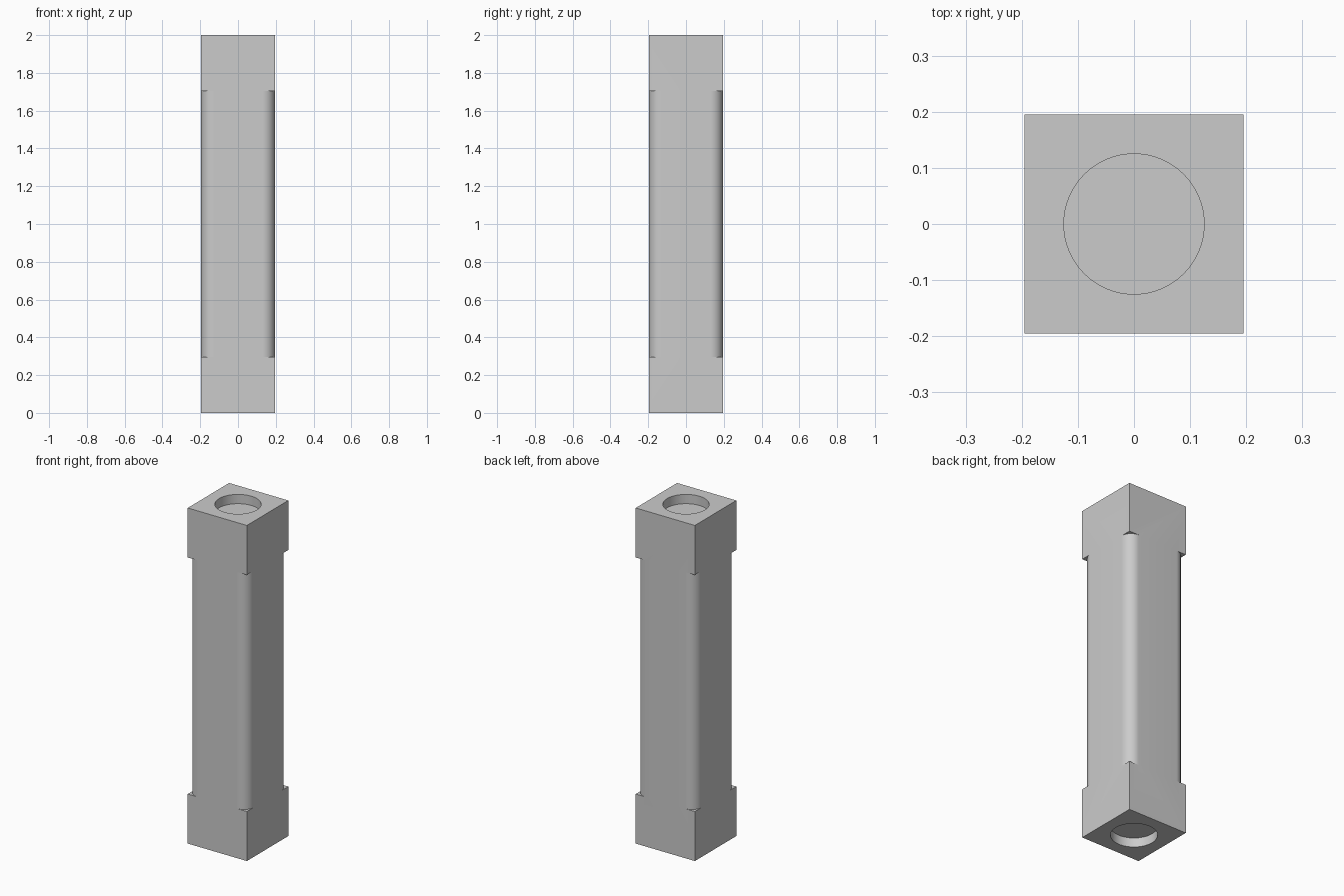
import bpy
import bmesh
import math
from mathutils import Matrix, Vector

if "Cube" in bpy.data.objects:
    bpy.data.objects.remove(bpy.data.objects["Cube"], do_unlink=True)

HALF = 0.195          # half width of the square post
HEIGHT = 2.0
ROUND = 0.065         # radius of the rounded corners
LOW, HIGH = 0.295, 1.705
BORE, DEPTH = 0.125, 0.055

grey = bpy.data.materials.new("plain_grey")
grey.use_nodes = True
color = (0.6, 0.6, 0.6, 1)
grey.diffuse_color = color
grey.node_tree.nodes["Principled BSDF"].inputs["Base Color"].default_value = color


def make_object(name, bm):
    bmesh.ops.recalc_face_normals(bm, faces=bm.faces)
    mesh = bpy.data.meshes.new(name)
    bm.to_mesh(mesh)
    bm.free()
    mesh.materials.append(grey)
    obj = bpy.data.objects.new(name, mesh)
    bpy.context.collection.objects.link(obj)
    return obj


def cut(target, cutter):
    cutter.hide_render = True
    mod = target.modifiers.new(cutter.name, "BOOLEAN")
    mod.operation = "DIFFERENCE"
    mod.solver = "EXACT"
    mod.object = cutter
    bpy.context.view_layer.objects.active = target
    bpy.ops.object.modifier_apply(modifier=mod.name)
    bpy.data.objects.remove(cutter, do_unlink=True)


# Square post
bm = bmesh.new()
bmesh.ops.create_cube(bm, size=1, matrix=Matrix.Translation((0, 0, HEIGHT / 2))
                      @ Matrix.Diagonal((2 * HALF, 2 * HALF, HEIGHT, 1)))
post = make_object("post", bm)

# Rounded corners between the two square ends
inner, outer = HALF - ROUND, HALF + 0.1
steps = 16
profile = [(inner + ROUND * math.cos(math.pi / 2 * i / steps),
            inner + ROUND * math.sin(math.pi / 2 * i / steps))
           for i in range(steps + 1)]
profile += [(inner, outer), (outer, outer), (outer, inner)]
bm = bmesh.new()
for turn in range(4):
    spin = Matrix.Rotation(turn * math.pi / 2, 3, "Z")
    base = bm.faces.new([bm.verts.new(spin @ Vector((x, y, LOW))) for x, y in profile])
    result = bmesh.ops.extrude_face_region(bm, geom=[base])
    top = [v for v in result["geom"] if isinstance(v, bmesh.types.BMVert)]
    bmesh.ops.translate(bm, verts=top, vec=(0, 0, HIGH - LOW))
cut(post, make_object("corner_cutter", bm))

# Shallow round recess in each end
bm = bmesh.new()
for z in (0, HEIGHT):
    bmesh.ops.create_cone(bm, cap_ends=True, segments=64, radius1=BORE, radius2=BORE,
                          depth=2 * DEPTH, matrix=Matrix.Translation((0, 0, z)))
cut(post, make_object("recess_cutter", bm))

# Smooth the curved walls, keep the edges crisp
bpy.ops.object.select_all(action="DESELECT")
post.select_set(True)
bpy.context.view_layer.objects.active = post
bpy.ops.object.shade_smooth_by_angle(angle=math.radians(30))
